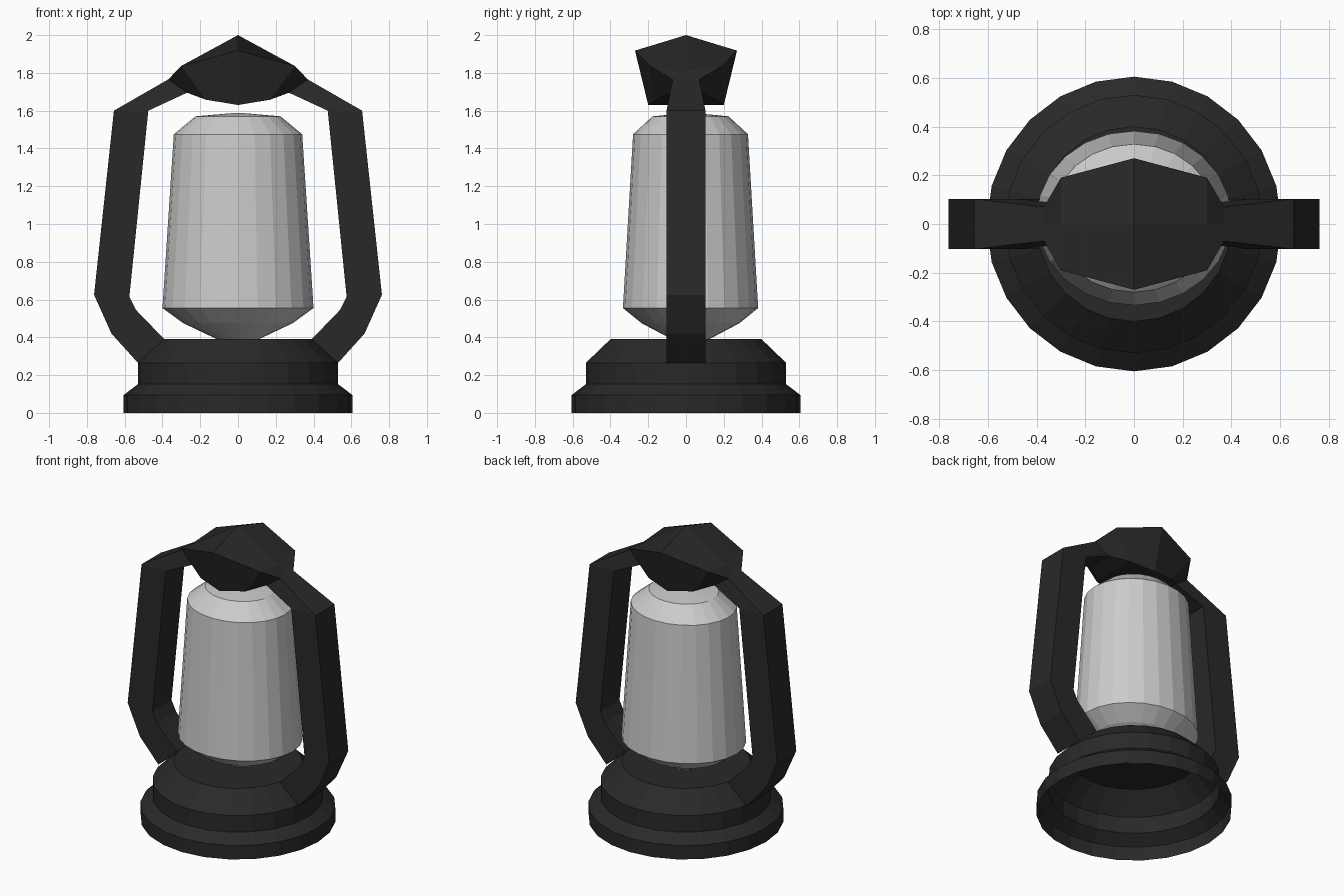
import bpy, bmesh, math

if "Cube" in bpy.data.objects:
    bpy.data.objects.remove(bpy.data.objects["Cube"])

dark = bpy.data.materials.new("dark_metal")
dark.diffuse_color = (0.022, 0.022, 0.022, 1)
dark.use_nodes = True
dark.node_tree.nodes["Principled BSDF"].inputs["Base Color"].default_value = dark.diffuse_color


def make_object(name, bm, mat=None):
    bmesh.ops.recalc_face_normals(bm, faces=bm.faces)
    me = bpy.data.meshes.new(name)
    bm.to_mesh(me)
    bm.free()
    ob = bpy.data.objects.new(name, me)
    bpy.context.collection.objects.link(ob)
    if mat:
        me.materials.append(mat)
    return ob


def bridge(bm, rings, closed=True):
    for a, b in zip(rings, rings[1:]):
        n = len(a)
        for i in range(n):
            j = (i + 1) % n
            bm.faces.new((a[i], a[j], b[j], b[i]))


def lathe(name, profile, sides, cap_start, cap_end, sy=1, oy=0, mat=None):
    bm = bmesh.new()
    rings = []
    for r, z in profile:
        rings.append([bm.verts.new((r * math.cos(t), oy + sy * r * math.sin(t), z))
                      for t in (2 * math.pi * k / sides for k in range(sides))])
    bridge(bm, rings)
    if cap_start:
        bm.faces.new(rings[0])
    if cap_end:
        bm.faces.new(rings[-1])
    return make_object(name, bm, mat)


# Stepped base, an open-bottomed shell
lathe("base", [(0.605, 0), (0.605, 0.095), (0.53, 0.152), (0.53, 0.265), (0.40, 0.39)],
      24, False, True, mat=dark)

# Glass chimney, slightly oval
lathe("glass", [(0.10, 0.385), (0.29, 0.475), (0.40, 0.555), (0.34, 1.475),
                (0.225, 1.57), (0.03, 1.587)],
      24, True, True, sy=0.895, oy=0.024)

# Frame and hood: one loft from base to centre, mirrored
# outer x, z, half width / inner x, z, half width / ridge z
stations = [
    (0.53, 0.265, 0.103, 0.39, 0.39, 0.103, 0.265),
    (0.67, 0.42, 0.103, 0.54, 0.545, 0.103, 0.42),
    (0.762, 0.625, 0.103, 0.575, 0.615, 0.103, 0.625),
    (0.657, 1.60, 0.103, 0.475, 1.60, 0.103, 1.60),
    (0.37, 1.765, 0.07, 0.27, 1.695, 0.08, 1.765),
    (0.30, 1.837, 0.19, 0.17, 1.658, 0.16, 1.81),
    (0.0, 1.918, 0.27, 0.0, 1.63, 0.20, 2.0),
]
bm = bmesh.new()
rings = [[bm.verts.new(p) for p in ((xo, -wo, zo), (xo, 0, zr), (xo, wo, zo),
                                    (xi, wi, zi), (xi, -wi, zi))]
         for xo, zo, wo, xi, zi, wi, zr in stations]
bridge(bm, rings)
frame = make_object("frame_and_hood", bm, dark)
mirror = frame.modifiers.new("mirror", 'MIRROR')
mirror.use_axis[0] = True
